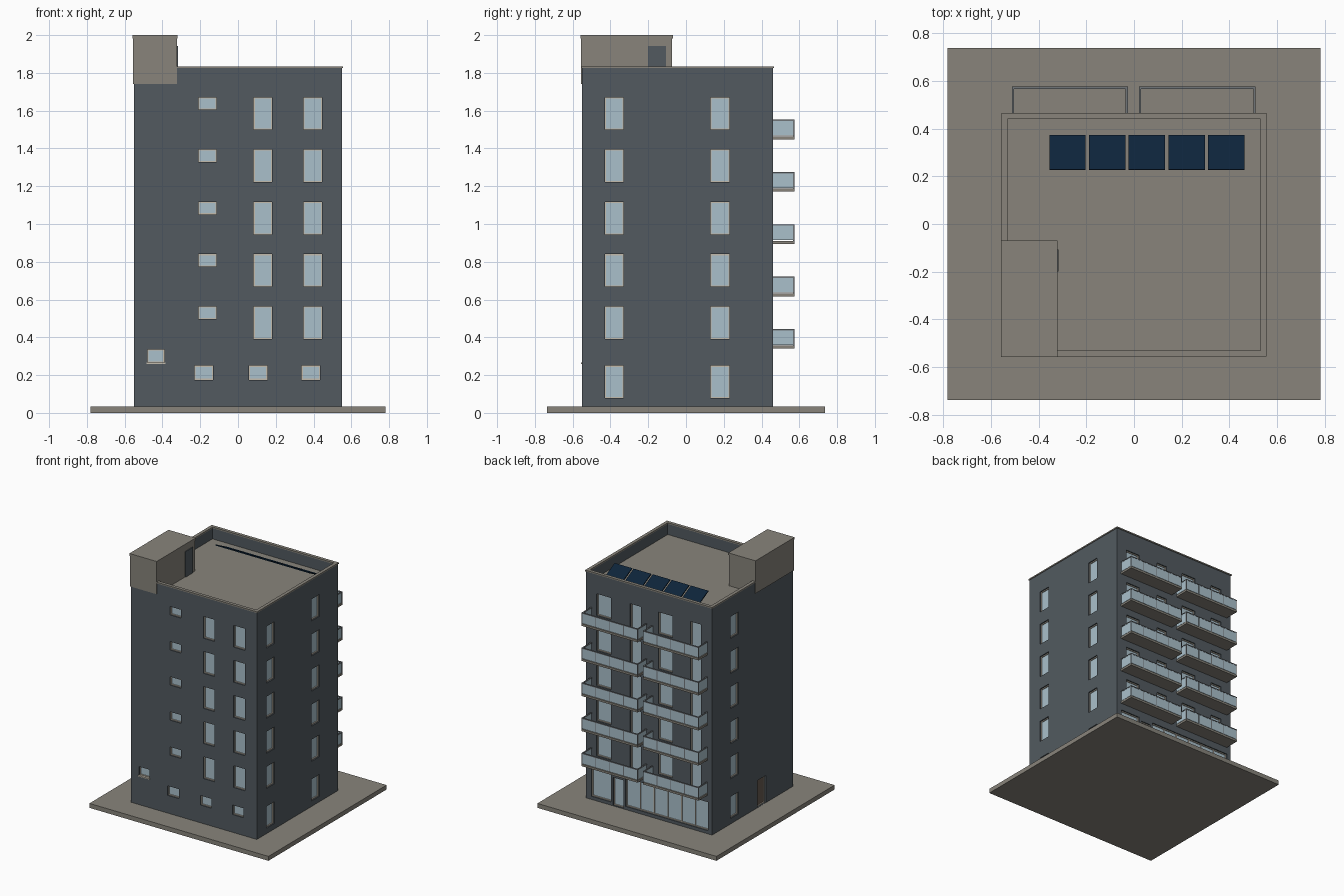
import bpy, bmesh, math
from mathutils import Matrix, Vector

if "Cube" in bpy.data.objects:
    bpy.data.objects.remove(bpy.data.objects["Cube"])


def srgb(r, g, b):
    f = lambda c: c / 12.92 if c <= 0.04045 else ((c + 0.055) / 1.055) ** 2.4
    return tuple(f(c / 255) for c in (r, g, b)) + (1,)


def material(name, *rgb):
    m = bpy.data.materials.new(name)
    m.diffuse_color = srgb(*rgb)
    m.use_nodes = True
    m.node_tree.nodes["Principled BSDF"].inputs["Base Color"].default_value = m.diffuse_color
    return m


WALL = material("slate wall", 82, 90, 96)
CONCRETE = material("concrete", 136, 132, 123)
GLASS = material("pale glass", 170, 192, 203)
FRAME = material("frame beige", 196, 188, 174)
METAL = material("rail grey", 112, 117, 121)
SOLAR = material("solar navy", 13, 36, 58)
WOOD = material("door brown", 104, 90, 80)

# building limits
X0, X1, Y0, Y1 = -0.55, 0.55, -0.55, 0.46
ROOF, TOP, FLOOR_H = 1.74, 1.825, 0.277


def part(name, mat, boxes):
    """One object from a list of (x0, x1, y0, y1, z0, z1) boxes."""
    bm = bmesh.new()
    for x0, x1, y0, y1, z0, z1 in boxes:
        c = Vector((x0 + x1, y0 + y1, z0 + z1)) / 2
        bmesh.ops.create_cube(bm, size=1, matrix=Matrix.Translation(c)
                              @ Matrix.Diagonal((x1 - x0, y1 - y0, z1 - z0, 1)))
    me = bpy.data.meshes.new(name)
    bm.to_mesh(me)
    bm.free()
    me.materials.append(mat)
    ob = bpy.data.objects.new(name, me)
    bpy.context.collection.objects.link(ob)
    return ob


def on_wall(side, a0, a1, z0, z1, d0, d1):
    """Box on one wall: a along the wall, d outward from the wall face."""
    if side == "front":
        return (a0, a1, Y0 - d1, Y0 - d0, z0, z1)
    if side == "back":
        return (a0, a1, Y1 + d0, Y1 + d1, z0, z1)
    if side == "right":
        return (X1 + d0, X1 + d1, a0, a1, z0, z1)
    return (X0 - d1, X0 - d0, a0, a1, z0, z1)


def ring(x0, x1, y0, y1, t, z0, z1):
    return [(x0, x1, y0, y0 + t, z0, z1), (x0, x1, y1 - t, y1, z0, z1),
            (x0, x0 + t, y0 + t, y1 - t, z0, z1), (x1 - t, x1, y0 + t, y1 - t, z0, z1)]


cuts, panes, frames, doors = [], [], [], []


def opening(side, a0, a1, z0, z1, fill=panes, w=0.006):
    """Recess in the wall with a pane and a thin frame."""
    cuts.append(on_wall(side, a0, a1, z0, z1, -0.02, 0.05))
    fill.append(on_wall(side, a0, a1, z0, z1, -0.025, -0.017))
    for b in ((a0, a0 + w, z0, z1), (a1 - w, a1, z0, z1),
              (a0 + w, a1 - w, z0, z0 + w), (a0 + w, a1 - w, z1 - w, z1)):
        frames.append(on_wall(side, *b, -0.019, -0.010))


# upper floor openings
for i in range(5):
    t = 0.563 + i * FLOOR_H
    opening("front", -0.21, -0.113, t - 0.066, t)
    for a in (0.083, 0.347):
        opening("front", a, a + 0.098, t - 0.172, t)
    for a in (-0.455, 0.07):
        opening("back", a, a + 0.095, t - 0.2, t)
    for a in (-0.205, 0.335):
        opening("back", a, a + 0.125, t - 0.172, t)
# side windows, all floors
for i in range(6):
    t = 0.25 if i == 0 else 0.286 + i * FLOOR_H
    for side, a in (("right", -0.43), ("right", 0.13), ("left", 0.13)):
        opening(side, a, a + 0.1, t - 0.172, t)
# ground floor openings
for a in (-0.23, 0.057, 0.337):
    opening("front", a, a + 0.098, 0.175, 0.25)
opening("front", -0.48, -0.39, 0.267, 0.335)
opening("left", -0.21, -0.105, 0.036, 0.25, doors)
# shop front on the back with entrance door
opening("back", 0.335, 0.505, 0.06, 0.285)
opening("back", 0.225, 0.315, 0.04, 0.26)
opening("back", -0.515, 0.205, 0.06, 0.285)
for k in range(1, 6):
    a = -0.515 + k * 0.12
    frames.append(on_wall("back", a - 0.003, a + 0.003, 0.066, 0.279, -0.019, -0.010))

# ground slab and main block with the recesses cut in
part("ground_slab", CONCRETE, [(-0.782, 0.782, -0.737, 0.737, 0, 0.035)])
block = part("main_walls", WALL, [(X0, X1, Y0, Y1, 0.03, ROOF - 0.005)])
cutter = part("opening_cutter", WALL, cuts)
cutter.hide_render = True
mod = block.modifiers.new("openings", "BOOLEAN")
mod.operation, mod.solver, mod.object = "DIFFERENCE", "EXACT", cutter
bpy.context.view_layer.objects.active = block
bpy.ops.object.modifier_apply(modifier="openings")
bpy.data.objects.remove(cutter)
part("window_glass", GLASS, panes)
part("window_frames", FRAME, frames)
part("side_door", WOOD, doors)
part("window_sill", FRAME, [on_wall("front", -0.485, -0.385, 0.26, 0.267, -0.01, 0.007)])

# roof deck, parapet and coping
part("roof_deck", CONCRETE, [(X0 + 0.01, X1 - 0.01, Y0 + 0.01, Y1 - 0.01, ROOF - 0.01, ROOF)])
part("parapet", WALL, ring(X0, X1, Y0, Y1, 0.018, ROOF - 0.005, TOP))
part("parapet_coping", CONCRETE,
     ring(X0 - 0.005, X1 + 0.005, Y0 - 0.005, Y1 + 0.006, 0.026, TOP, TOP + 0.01))

# stair tower with cap and roof door
part("stair_tower", CONCRETE, [(-0.556, -0.323, -0.556, -0.073, ROOF, 1.982)])
part("tower_cap", CONCRETE, [(-0.558, -0.32, -0.558, -0.07, 1.982, 2.0)])
part("roof_door", WALL, [(-0.33, -0.317, -0.2, -0.107, ROOF, 1.942)])

# balconies: slab, glass panels, posts and top rail
slabs, glass, rails = [], [], []
YF = Y1 + 0.115
for i in range(5):
    z = 0.34 + i * FLOOR_H
    for x0, x1 in ((-0.512, -0.025), (0.02, 0.51)):
        slabs.append((x0, x1, Y1 - 0.005, YF, z, z + 0.016))
        glass.append((x0 + 0.002, x1 - 0.002, YF - 0.008, YF - 0.002, z + 0.02, z + 0.098))
        rails.append((x0, x1, YF - 0.01, YF, z + 0.097, z + 0.104))
        for xe in (x0, x1 - 0.01):
            glass.append((xe + 0.002, xe + 0.008, Y1, YF - 0.008, z + 0.02, z + 0.098))
            rails.append((xe, xe + 0.01, Y1, YF - 0.01, z + 0.097, z + 0.104))
        for k in range(5):
            xp = x0 + k * (x1 - x0 - 0.006) / 4
            rails.append((xp, xp + 0.006, YF - 0.009, YF - 0.001, z + 0.014, z + 0.098))
part("balcony_slabs", CONCRETE, slabs)
part("balcony_glass", GLASS, glass)
part("balcony_rails", METAL, rails)

# tilted solar panels, low edge towards the back
for k in range(5):
    dy, dz = 0.143, 0.073
    n = math.hypot(dy, dz) / 2
    p = part("solar_panel_%d" % (k + 1), SOLAR, [(-0.076, 0.076, -n, n, -0.004, 0.004)])
    p.location = (-0.279 + k * 0.1665, 0.299, ROOF + 0.008 + dz / 2)
    p.rotation_euler.x = -math.atan2(dz, dy)
